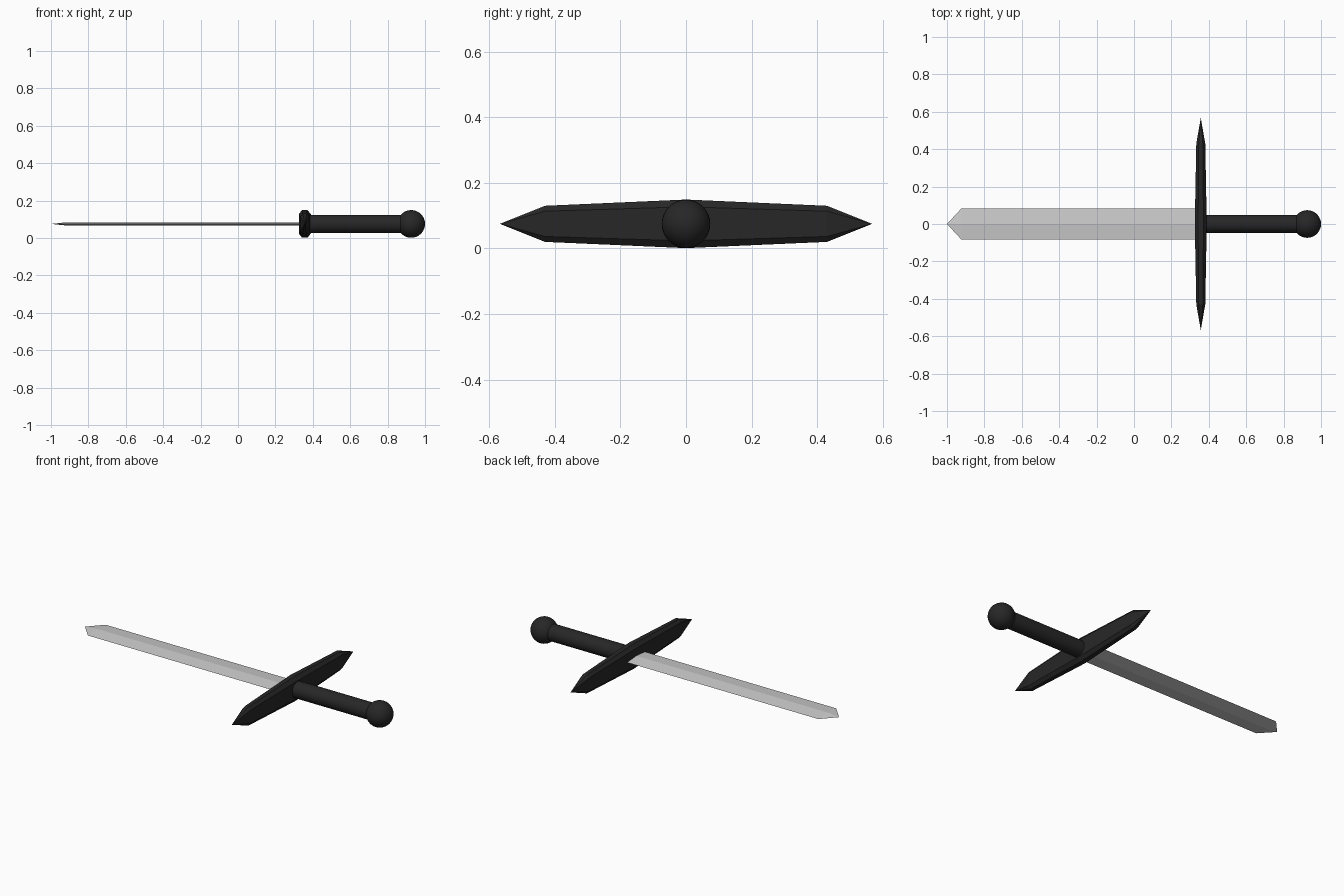
import bpy, bmesh
from math import pi

if "Cube" in bpy.data.objects:
    bpy.data.objects.remove(bpy.data.objects["Cube"])

ZC = 0.075  # height of the sword's long axis

dark = bpy.data.materials.new("dark_metal")
dark.diffuse_color = (0.02, 0.02, 0.02, 1)
dark.use_nodes = True
dark.node_tree.nodes["Principled BSDF"].inputs["Base Color"].default_value = dark.diffuse_color


def loft(name, rings, start=None, end=None):
    """Skin a row of equal-sized rings, each end closed by a point or a flat cap."""
    bm = bmesh.new()
    loops = [[bm.verts.new(p) for p in ring] for ring in rings]
    n = len(loops[0])
    for a, b in zip(loops, loops[1:]):
        for i in range(n):
            j = (i + 1) % n
            bm.faces.new((a[i], a[j], b[j], b[i]))
    for loop, tip in ((loops[0], start), (loops[-1], end)):
        if tip is None:
            bm.faces.new(loop)
        else:
            t = bm.verts.new(tip)
            for i in range(n):
                bm.faces.new((loop[i], loop[(i + 1) % n], t))
    bmesh.ops.recalc_face_normals(bm, faces=bm.faces)
    mesh = bpy.data.meshes.new(name)
    bm.to_mesh(mesh)
    bm.free()
    obj = bpy.data.objects.new(name, mesh)
    bpy.context.collection.objects.link(obj)
    return obj


def finish(obj, name):
    obj.name = name
    obj.data.materials.append(dark)


# Blade: flat diamond section with a central ridge and a pointed tip
def blade_ring(x):
    return [(x, 0.083, ZC), (x, 0, ZC + 0.008), (x, -0.083, ZC), (x, 0, ZC - 0.008)]

loft("blade", [blade_ring(-0.923), blade_ring(0.35)], start=(-1, 0, ZC))


# Crossguard: tall chamfered section, thickest in the middle, pointed at both ends
def guard_ring(y, hx, hz):
    section = [(1, 0.7), (0.45, 1), (-0.45, 1), (-1, 0.7),
               (-1, -0.7), (-0.45, -1), (0.45, -1), (1, -0.7)]
    return [(0.357 + hx * u, y, ZC + hz * v) for u, v in section]

guard = loft("crossguard",
             [guard_ring(-0.43, 0.024, 0.055), guard_ring(0, 0.032, 0.074),
              guard_ring(0.43, 0.024, 0.055)],
             start=(0.357, -0.567, ZC), end=(0.357, 0.567, ZC))
finish(guard, "crossguard")

# Grip
bpy.ops.mesh.primitive_cylinder_add(vertices=32, radius=0.048, depth=0.54,
                                    location=(0.64, 0, ZC), rotation=(0, pi / 2, 0))
bpy.ops.object.shade_smooth_by_angle()
finish(bpy.context.object, "grip")

# Pommel
bpy.ops.mesh.primitive_uv_sphere_add(segments=32, ring_count=16, radius=0.074,
                                     location=(0.926, 0, ZC), rotation=(0, pi / 2, 0))
bpy.ops.object.shade_smooth_by_angle()
finish(bpy.context.object, "pommel")
